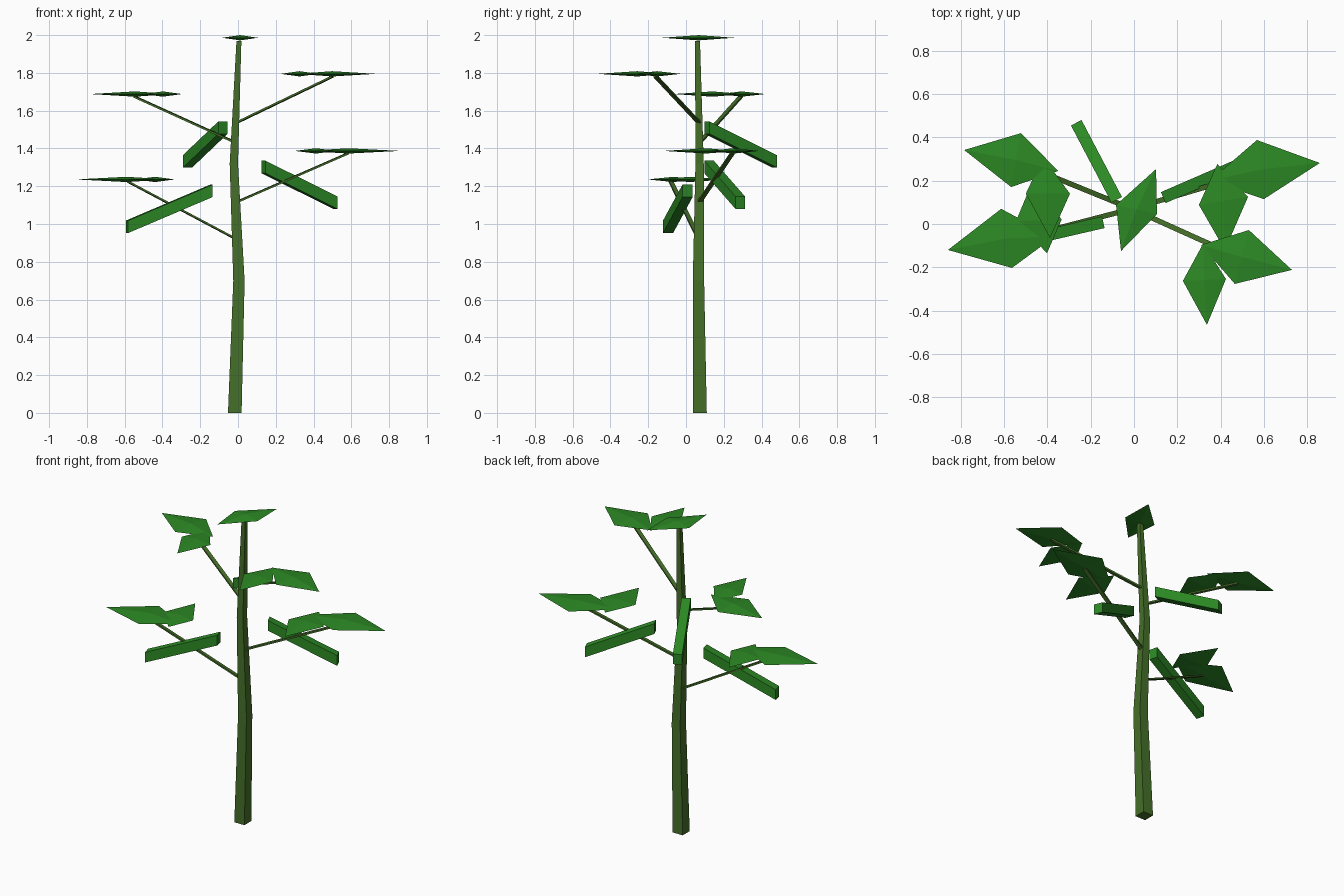
import bpy, bmesh
from mathutils import Vector

if "Cube" in bpy.data.objects:
    bpy.data.objects.remove(bpy.data.objects["Cube"])


def material(name, rgb):
    m = bpy.data.materials.new(name)
    m.diffuse_color = (*rgb, 1)
    m.use_nodes = True
    m.node_tree.nodes["Principled BSDF"].inputs["Base Color"].default_value = m.diffuse_color
    return m


STEM = material("stem_green", (0.06, 0.16, 0.022))
LEAF = material("leaf_green", (0.025, 0.25, 0.018))


def make(name, verts, faces, mat):
    me = bpy.data.meshes.new(name)
    me.from_pydata(verts, [], faces)
    bm = bmesh.new()
    bm.from_mesh(me)
    bmesh.ops.recalc_face_normals(bm, faces=bm.faces)
    bm.to_mesh(me)
    bm.free()
    me.materials.append(mat)
    ob = bpy.data.objects.new(name, me)
    bpy.context.collection.objects.link(ob)
    return ob


def loft(name, rings, mat):
    """Closed tube through four-sided rings."""
    verts = [v for r in rings for v in r]
    faces = [(0, 1, 2, 3), tuple(len(verts) - 4 + i for i in range(4))]
    for k in range(len(rings) - 1):
        for i in range(4):
            j = (i + 1) % 4
            faces.append((4*k + i, 4*k + j, 4*k + 4 + j, 4*k + 4 + i))
    return make(name, verts, faces, mat)


def bar(name, a, b, width, height, mat):
    """Straight bar with upright ends."""
    a, b = Vector(a), Vector(b)
    d = b - a
    side = Vector((-d.y, d.x, 0)).normalized() * width / 2
    up = Vector((0, 0, height / 2))
    rings = [[p + side + up, p - side + up, p - side - up, p + side - up] for p in (a, b)]
    return loft(name, rings, mat)


def leaf(name, base, left, tip, right, z):
    """Thin kite-shaped leaf with a raised middle and a keel."""
    mid = (Vector(left) + Vector(right)) / 2
    rim = [(*p, z) for p in (base, left, tip, right)]
    verts = rim + [(*mid, z + 0.014), (*mid, z - 0.014)]
    faces = []
    for i in range(4):
        j = (i + 1) % 4
        faces += [(i, j, 4), (j, i, 5)]
    return make(name, verts, faces, LEAF)


# Bent, tapering square stem
path = [(-0.017, 0.074, 0, 0.036), (0.005, 0.066, 0.7, 0.03),
        (-0.022, 0.072, 1.32, 0.022), (0.005, 0.061, 1.97, 0.013)]
loft("stem", [[(x - r, y - r, z), (x + r, y - r, z), (x + r, y + r, z), (x - r, y + r, z)]
              for x, y, z, r in path], STEM)

# Leaf stalks
stalks = [((-0.01, 0.07, 0.92), (-0.585, -0.08, 1.225)),
          ((-0.01, 0.07, 1.43), (-0.55, 0.29, 1.675)),
          ((-0.01, 0.07, 1.535), (0.5, -0.16, 1.78)),
          ((-0.01, 0.07, 1.115), (0.585, 0.246, 1.375))]
for i, (a, b) in enumerate(stalks):
    bar(f"leaf_stalk_{i + 1}", a, b, 0.024, 0.011, STEM)

# Hanging pods
pods = [((-0.08, 0.112, 1.51), (-0.267, 0.468, 1.332)),
        ((0.135, 0.122, 1.302), (0.515, 0.287, 1.113)),
        ((-0.142, 0.008, 1.175), (-0.588, -0.095, 0.985))]
for i, (a, b) in enumerate(pods):
    bar(f"pod_{i + 1}", a, b, 0.055, 0.066, LEAF)

# Leaves in pairs, one large and one small, plus the top leaf
leaf("large_leaf_1", (-0.37, -0.06), (-0.614, 0.07), (-0.86, -0.12), (-0.564, -0.203), 1.236)
leaf("small_leaf_1", (-0.46, 0.22), (-0.545, 0.014), (-0.402, -0.135), (-0.335, 0.02), 1.236)
leaf("large_leaf_2", (-0.35, 0.245), (-0.522, 0.42), (-0.785, 0.342), (-0.568, 0.171), 1.688)
leaf("small_leaf_2", (-0.42, 0.31), (-0.5, 0.14), (-0.388, -0.065), (-0.296, 0.14), 1.688)
leaf("large_leaf_3", (0.31, -0.097), (0.531, -0.028), (0.73, -0.212), (0.466, -0.277), 1.795)
leaf("small_leaf_3", (0.32, -0.09), (0.226, -0.263), (0.337, -0.466), (0.425, -0.254), 1.795)
leaf("large_leaf_4", (0.35, 0.2), (0.568, 0.388), (0.859, 0.282), (0.6, 0.115), 1.387)
leaf("small_leaf_4", (0.385, 0.277), (0.3, 0.088), (0.42, -0.12), (0.527, 0.125), 1.387)
leaf("top_leaf", (-0.06, -0.125), (-0.083, 0.088), (0.102, 0.254), (0.106, 0.046), 1.986)
